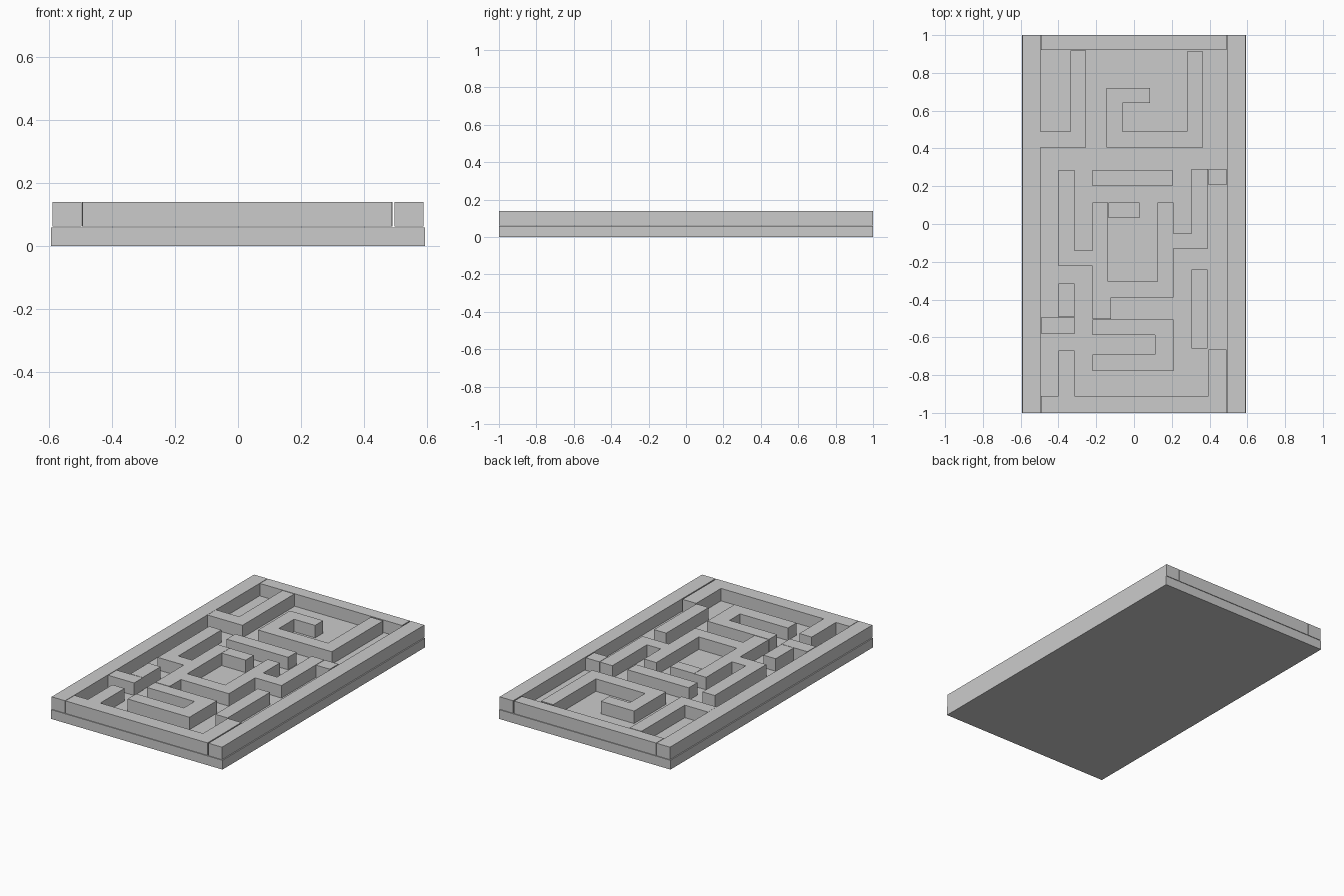
import bpy
import bmesh

BASE_TOP = 0.058
WALL_BOTTOM = 0.061
WALL_TOP = 0.139

cube = bpy.data.objects.get("Cube")
if cube:
    bpy.data.objects.remove(cube, do_unlink=True)

grey = bpy.data.materials.new("light grey")
grey.use_nodes = True
colour = (0.6, 0.6, 0.6, 1.0)
grey.diffuse_color = colour
for node in grey.node_tree.nodes:
    if node.type == "BSDF_PRINCIPLED":
        node.inputs["Base Color"].default_value = colour


def block(name, path, bottom=WALL_BOTTOM, top=WALL_TOP):
    """Extrude a right-angled outline: path is a start x, y, then x, y, x, y...
    where each number moves along one axis only; the last edge closes it."""
    corners = [(path[0], path[1])]
    x, y = corners[0]
    for i, value in enumerate(path[2:]):
        if i % 2 == 0:
            x = value
        else:
            y = value
        corners.append((x, y))
    corners.append((path[0], y))

    bm = bmesh.new()
    face = bm.faces.new([bm.verts.new((cx, cy, bottom)) for cx, cy in corners])
    result = bmesh.ops.extrude_face_region(bm, geom=[face], use_keep_orig=True)
    raised = [v for v in result["geom"] if isinstance(v, bmesh.types.BMVert)]
    bmesh.ops.translate(bm, verts=raised, vec=(0, 0, top - bottom))
    bmesh.ops.recalc_face_normals(bm, faces=bm.faces)
    mesh = bpy.data.meshes.new(name)
    bm.to_mesh(mesh)
    bm.free()
    mesh.materials.append(grey)
    obj = bpy.data.objects.new(name, mesh)
    bpy.context.collection.objects.link(obj)
    return obj


def box(name, left, right, front, back, **heights):
    return block(name, [left, back, right, front], **heights)


# Base slab
box("base_slab", -0.593, 0.593, -1, 1, bottom=0, top=BASE_TOP)

# Outer frame: long sides, back wall, and front wall with its two stubs
for side, sign in (("left", 1), ("right", -1)):
    inner, outer = 0.496 * sign, 0.589 * sign
    box(side + "_side_wall", min(inner, outer), max(inner, outer), -1, 1)
box("back_wall", -0.493, 0.489, 0.922, 1)
block("front_wall", [-0.493, -0.91, -0.4, -0.67, -0.315, -0.91,
                     0.395, -0.665, 0.489, -1])

# Back maze walls: corner pocket and spiral
block("back_corner_wall", [-0.495, 0.49, -0.335, 0.918, -0.253, 0.405])
block("back_spiral_wall", [-0.145, 0.72, 0.085, 0.64, -0.06, 0.49,
                           0.28, 0.912, 0.365, 0.405])

# Middle maze walls
box("middle_bar", -0.22, 0.205, 0.202, 0.287)
block("winding_wall", [-0.4, 0.287, -0.315, -0.14, -0.22, 0.115, -0.137, -0.305,
                       0.125, 0.115, 0.21, -0.05, 0.305, 0.292, 0.392, -0.13,
                       0.21, -0.39, -0.122, -0.502, -0.22, -0.222])
box("centre_stub", -0.135, 0.03, 0.033, 0.113)
box("left_side_stub", 0.395, 0.49, 0.207, 0.292)

# Front maze walls
box("right_short_wall", -0.4, -0.315, -0.492, -0.315)
box("right_side_stub", -0.492, -0.312, -0.58, -0.495)
block("front_hook_wall", [-0.22, -0.506, 0.208, -0.777, -0.22, -0.692,
                          0.11, -0.587])
box("left_long_wall", 0.305, 0.39, -0.66, -0.24)
